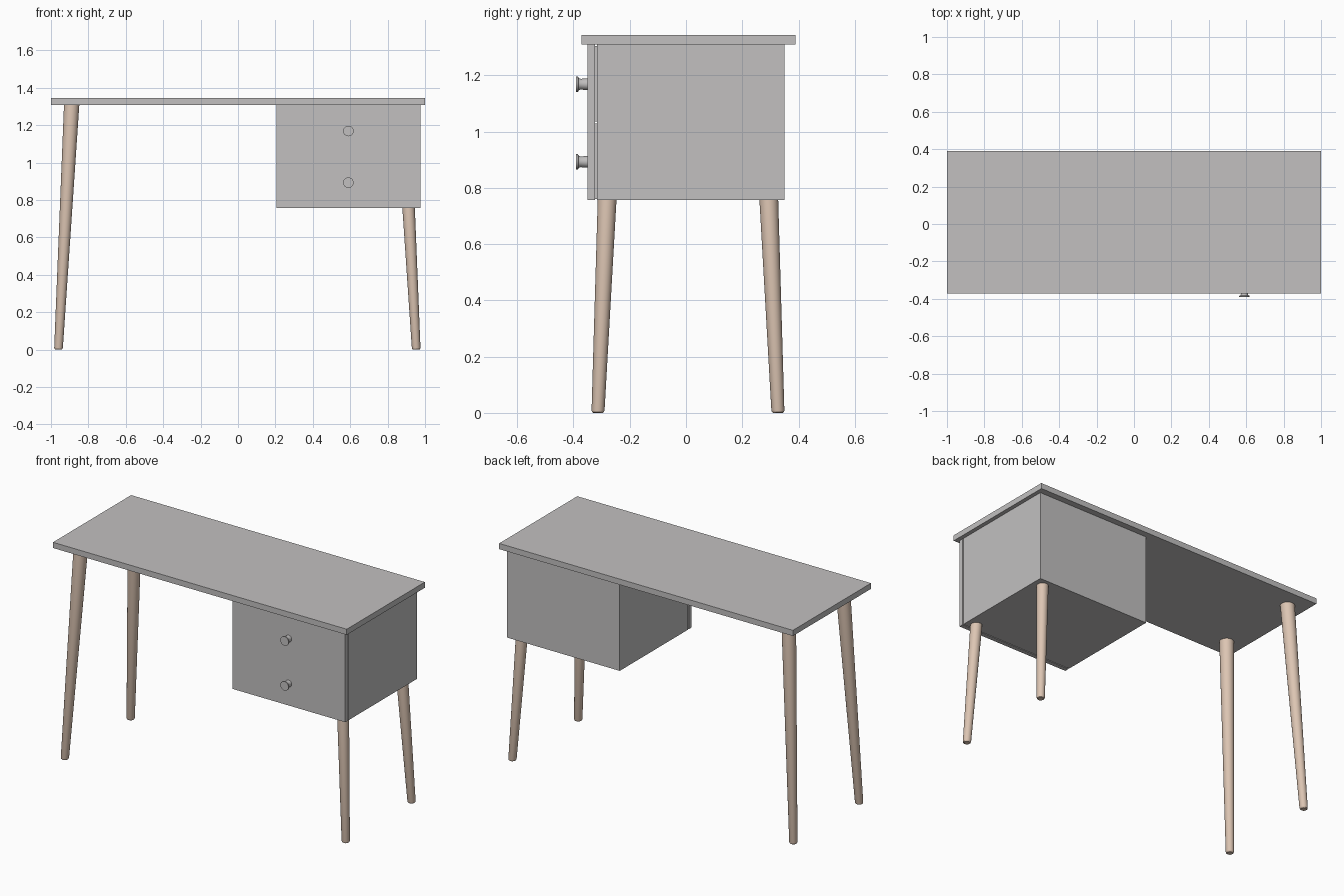
import bpy, bmesh, math
from mathutils import Vector

if "Cube" in bpy.data.objects:
    bpy.data.objects.remove(bpy.data.objects["Cube"])


def material(name, rgb):
    m = bpy.data.materials.new(name)
    m.diffuse_color = (*rgb, 1)
    m.use_nodes = True
    m.node_tree.nodes["Principled BSDF"].inputs["Base Color"].default_value = m.diffuse_color
    return m


GREY = material("grey paint", (0.54, 0.53, 0.53))
WOOD = material("pale wood", (0.72, 0.56, 0.45))


def finish(name, bm, mat):
    bmesh.ops.recalc_face_normals(bm, faces=bm.faces)
    me = bpy.data.meshes.new(name)
    bm.to_mesh(me)
    bm.free()
    me.materials.append(mat)
    ob = bpy.data.objects.new(name, me)
    bpy.context.collection.objects.link(ob)
    return ob


def box(name, lo, hi, mat=GREY):
    bm = bmesh.new()
    bmesh.ops.create_cube(bm, size=1)
    lo, hi = Vector(lo), Vector(hi)
    for v in bm.verts:
        v.co = Vector((v.co[i] * (hi[i] - lo[i]) + (lo[i] + hi[i]) / 2 for i in range(3)))
    return finish(name, bm, mat)


def loft(name, rings, axis, mat, n=32):
    """Skin circles given as (centre, radius), lying across the z or y axis."""
    bm = bmesh.new()
    loops = []
    for c, r in rings:
        loop = []
        for i in range(n):
            a = 2 * math.pi * i / n
            u, w = r * math.cos(a), r * math.sin(a)
            off = (u, w, 0) if axis == "z" else (u, 0, w)
            loop.append(bm.verts.new(Vector(c) + Vector(off)))
        loops.append(loop)
    for a, b in zip(loops, loops[1:]):
        for i in range(n):
            bm.faces.new((a[i], a[(i + 1) % n], b[(i + 1) % n], b[i]))
    bm.faces.new(loops[0])
    bm.faces.new(loops[-1])
    ob = finish(name, bm, mat)
    bpy.ops.object.select_all(action='DESELECT')
    bpy.context.view_layer.objects.active = ob
    ob.select_set(True)
    bpy.ops.object.shade_smooth_by_angle(angle=math.radians(35))
    return ob


# Desk top
box("desk_top", (-1, -0.371, 1.309), (1, 0.389, 1.344))

# Drawer cabinet
X0, X1, Z0, Z1, MID = 0.206, 0.975, 0.757, 1.309, 1.032
box("cabinet", (X0, -0.316, Z0), (X1, 0.35, Z1))

# Two drawers: front panel, recessed body behind it, round knob
for name, za, zb in (("lower", Z0, MID), ("upper", MID, Z1)):
    box(name + "_drawer_front", (X0, -0.35, za), (X1, -0.323, zb))
    box(name + "_drawer_body", (X0 + .015, -0.324, za + .004), (X1 - .015, -0.315, zb - .004))
    kx, kz = 0.59, (za + zb) / 2 - 0.002
    profile = [(-0.349, .021), (-0.375, .019), (-0.382, .022), (-0.384, .028), (-0.391, .028)]
    loft(name + "_knob", [((kx, y, kz), r) for y, r in profile], "y", GREY)

# Splayed tapered legs, the right pair ends under the cabinet
for side, sx, x, top in (("left", -1, -0.960, 1.309), ("right", 1, 0.953, Z0)):
    for end, sy, y in (("front", -1, -0.313), ("back", 1, 0.327)):
        rings = []
        for z, trim in ((0, .006), (.003, .002), (.009, 0), (top, 0)):
            c = (x - sx * .054 * z, y - sy * .043 * z, z)
            rings.append((c, .023 + .0137 * z - trim))
        loft(f"{end}_{side}_leg", rings, "z", WOOD)
